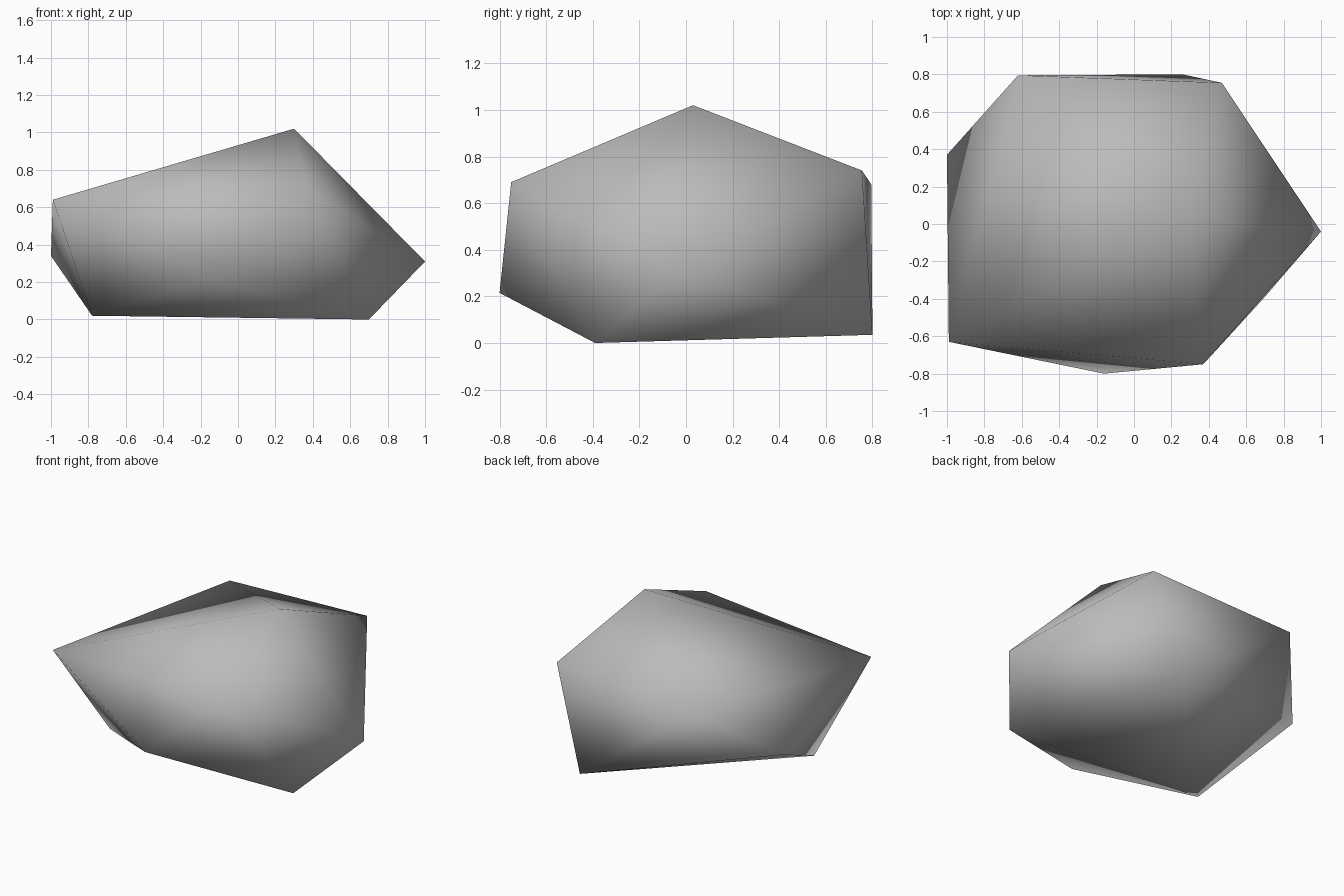
import bpy
import bmesh

cube = bpy.data.objects.get("Cube")
if cube:
    bpy.data.objects.remove(cube, do_unlink=True)

# Plain grey stone
stone = bpy.data.materials.new("grey_stone")
stone.use_nodes = True
grey = (0.5, 0.5, 0.5, 1)
stone.diffuse_color = grey
stone.node_tree.nodes["Principled BSDF"].inputs["Base Color"].default_value = grey

# Corners of the boulder: peak, shoulders, then the underside
peak = [(0.30, 0.03, 1.02)]
shoulders = [(0.37, -0.75, 0.69), (-0.99, -0.63, 0.64), (0.47, 0.755, 0.74),
             (-0.62, 0.795, 0.68), (1.0, -0.04, 0.31)]
underside = [(0.26, 0.80, 0.035), (-0.16, -0.80, 0.215), (-1.0, 0.37, 0.34),
             (0.70, -0.39, 0.0), (-0.78, -0.30, 0.02)]

# Wrap the corners in a faceted skin
bm = bmesh.new()
for corner in peak + shoulders + underside:
    bm.verts.new(corner)
bmesh.ops.convex_hull(bm, input=bm.verts[:])
bmesh.ops.recalc_face_normals(bm, faces=bm.faces[:])
for face in bm.faces:
    face.smooth = True

mesh = bpy.data.meshes.new("boulder")
bm.to_mesh(mesh)
bm.free()
mesh.materials.append(stone)
boulder = bpy.data.objects.new("boulder", mesh)
bpy.context.collection.objects.link(boulder)
